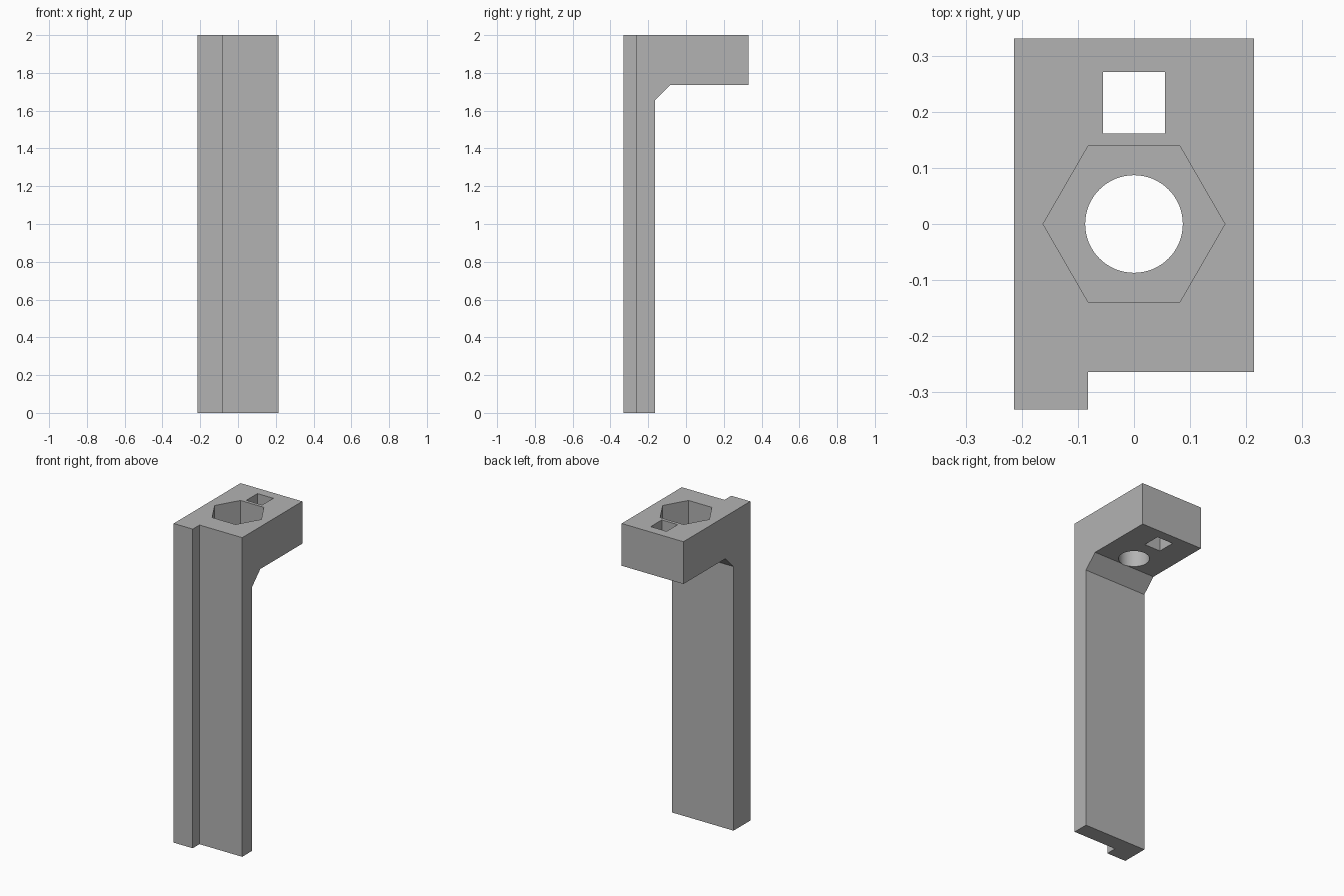
import bpy
import bmesh
import math
from mathutils import Matrix, Vector

cube = bpy.data.objects.get("Cube")
if cube:
    bpy.data.objects.remove(cube, do_unlink=True)

HALF_W, FRONT, BACK, TOP = 0.214, -0.331, 0.331, 2.0
PLATE_Z = 1.735
POCKET_Z = TOP - 0.155

grey = bpy.data.materials.new("plain grey")
grey.use_nodes = True
GREY = (0.45, 0.45, 0.45, 1)
grey.diffuse_color = GREY
grey.node_tree.nodes["Principled BSDF"].inputs["Base Color"].default_value = GREY


def prism(name, points, direction):
    """Extrude a closed outline along a direction."""
    bm = bmesh.new()
    face = bm.faces.new([bm.verts.new(p) for p in points])
    new = bmesh.ops.extrude_face_region(bm, geom=[face])["geom"]
    verts = [g for g in new if isinstance(g, bmesh.types.BMVert)]
    bmesh.ops.translate(bm, verts=verts, vec=Vector(direction))
    bmesh.ops.recalc_face_normals(bm, faces=bm.faces)
    mesh = bpy.data.meshes.new(name)
    bm.to_mesh(mesh)
    bm.free()
    obj = bpy.data.objects.new(name, mesh)
    bpy.context.collection.objects.link(obj)
    mesh.materials.append(grey)
    return obj


def box_outline(x0, x1, y0, y1, z):
    return [(x0, y0, z), (x1, y0, z), (x1, y1, z), (x0, y1, z)]


def ring_outline(radius, sides, z):
    return [Matrix.Rotation(math.tau * i / sides, 3, "Z") @ Vector((radius, 0, z))
            for i in range(sides)]


def cut(target, cutter):
    cutter.hide_render = True
    mod = target.modifiers.new(cutter.name, "BOOLEAN")
    mod.operation = "DIFFERENCE"
    mod.solver = "EXACT"
    mod.object = cutter
    bpy.context.view_layer.objects.active = target
    bpy.ops.object.modifier_apply(modifier=mod.name)
    bpy.data.objects.remove(cutter, do_unlink=True)


# Upright with top arm and braced inner corner, from its side profile
profile = [(FRONT, 0), (-0.165, 0), (-0.165, 1.655), (-0.085, PLATE_Z),
           (BACK, PLATE_Z), (BACK, TOP), (FRONT, TOP)]
bracket = prism("bracket", [(-HALF_W, y, z) for y, z in profile], (2 * HALF_W, 0, 0))

# Front step that leaves a raised rib on one side
cut(bracket, prism("step_cutter", box_outline(-0.082, 0.5, -0.5, -0.264, -0.1), (0, 0, 2.2)))

# Hexagonal nut pocket, round bolt hole and square hole in the arm
cut(bracket, prism("nut_pocket_cutter", ring_outline(0.162, 6, POCKET_Z), (0, 0, 0.3)))
cut(bracket, prism("bolt_hole_cutter", ring_outline(0.087, 64, 1.6), (0, 0, 0.5)))
cut(bracket, prism("square_hole_cutter", box_outline(-0.055, 0.055, 0.161, 0.271, 1.6), (0, 0, 0.5)))

# Smooth the round hole, keep all other edges sharp
bpy.ops.object.select_all(action="DESELECT")
bracket.select_set(True)
bpy.context.view_layer.objects.active = bracket
bpy.ops.object.shade_smooth_by_angle(angle=math.radians(30))
